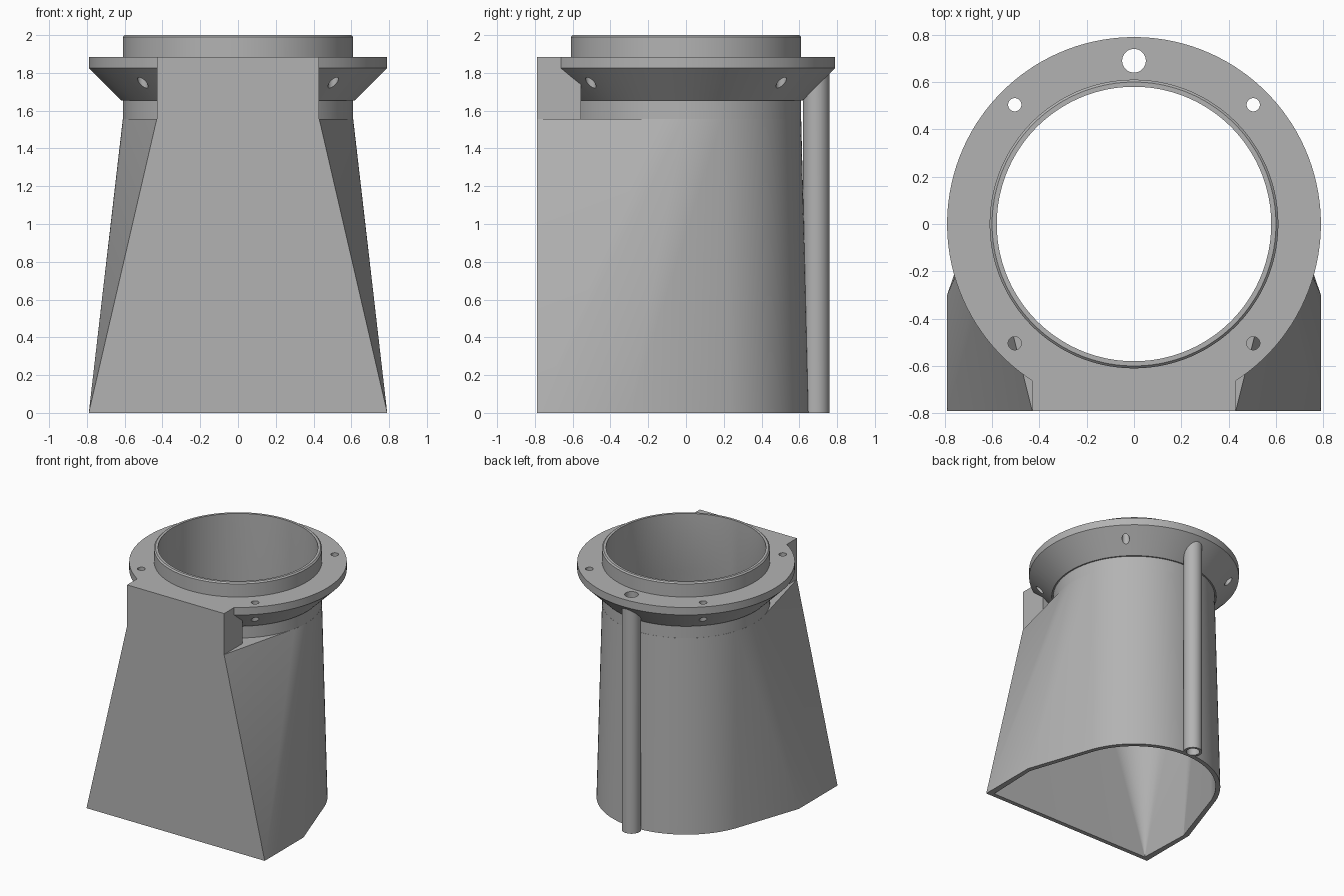
import bpy, bmesh, math
from mathutils import Matrix, Vector

SEGS = 128
LEDGE_Z = 1.556
BORE_R = 0.58
# Half-step directions never lie square to a flat side
DIRECTIONS = [Vector((math.cos(a), math.sin(a)))
              for a in (2 * math.pi * (i + 0.5) / SEGS for i in range(SEGS))]

cube = bpy.data.objects.get("Cube")
if cube:
    bpy.data.objects.remove(cube, do_unlink=True)

grey = bpy.data.materials.new("plain grey")
grey.use_nodes = True
colour = (0.45, 0.45, 0.45, 1)
grey.diffuse_color = colour
grey.node_tree.nodes["Principled BSDF"].inputs["Base Color"].default_value = colour


def finish(name, bm):
    bmesh.ops.recalc_face_normals(bm, faces=bm.faces)
    mesh = bpy.data.meshes.new(name)
    bm.to_mesh(mesh)
    bm.free()
    mesh.materials.append(grey)
    obj = bpy.data.objects.new(name, mesh)
    bpy.context.collection.objects.link(obj)
    return obj


def outline(bm, r, z, corners=()):
    """Outermost point of a disc plus mirrored corners, for each direction."""
    points = [Vector((s * x, y)) for x, y in corners for s in (1, -1)]
    made, ring = {}, []
    for d in DIRECTIONS:
        p = max([d * r] + points, key=d.dot)
        key = tuple(p)
        if key not in made:
            made[key] = bm.verts.new((p.x, p.y, z))
        ring.append(made[key])
    return ring


def skin(name, rings, bm):
    """Join rings of points from the bottom up and cap both ends."""
    for lower, upper in zip(rings, rings[1:]):
        for i in range(SEGS):
            j = (i + 1) % SEGS
            corners = list(dict.fromkeys((lower[i], lower[j], upper[j], upper[i])))
            if len(corners) > 2:
                bm.faces.new(corners)
    bmesh.ops.triangulate(bm, faces=bm.faces)
    for ring in (rings[0], rings[-1]):
        bm.faces.new(list(dict.fromkeys(ring)))
    return finish(name, bm)


def loft(name, *sections):
    bm = bmesh.new()
    return skin(name, [outline(bm, *s) for s in sections], bm)


def cylinder(name, x, y, r, z0, z1, segs):
    bm = bmesh.new()
    bmesh.ops.create_cone(bm, cap_ends=True, segments=segs, radius1=r, radius2=r,
                          depth=z1 - z0,
                          matrix=Matrix.Translation((x, y, (z0 + z1) / 2)))
    return finish(name, bm)


def box(name, x, y0, y1, z0, z1):
    bm = bmesh.new()
    place = Matrix.Translation((0, (y0 + y1) / 2, (z0 + z1) / 2))
    bmesh.ops.create_cube(bm, size=1,
                          matrix=place @ Matrix.Diagonal((2 * x, y1 - y0, z1 - z0, 1)))
    return finish(name, bm)


def combine(target, tool, operation):
    mod = target.modifiers.new(tool.name, "BOOLEAN")
    mod.operation = operation
    mod.solver = "EXACT"
    mod.object = tool
    bpy.context.view_layer.objects.active = target
    bpy.ops.object.modifier_apply(modifier=mod.name)
    bpy.data.objects.remove(tool, do_unlink=True)


# Tapered outer shell: round back, square front
duct = loft("tapered_duct",
            (0.65, 0, [(0.79, -0.79), (0.79, -0.3)]),
            (0.61, LEDGE_Z, [(0.43, -0.79)]))

# Neck, conical flange and chamfered collar
flange = loft("flange_collar", (0.609, 1.5), (0.609, 1.655), (0.62, 1.655),
              (0.79, 1.825), (0.79, 1.885), (0.61, 1.885), (0.61, 1.99), (0.6, 2.0))

# Flat block that carries the front face up to the flange
block = box("front_block", 0.43, -0.79, -0.555, 1.5, 1.885)

# Pipe down the back
pipe = cylinder("back_pipe", 0, 0.69, 0.07, 0, 1.8, 48)

for part in (flange, block, pipe):
    combine(duct, part, "UNION")

# Hollow inside: tapered chamber, then round bore
cutters = [
    loft("chamber_cutter",
         (0.615, -0.001, [(0.74, -0.755), (0.755, -0.32)]), (BORE_R, 1.55)),
    loft("bore_cutter", (BORE_R, 1.53), (BORE_R, 2.1)),
    cylinder("pipe_cutter", 0, 0.69, 0.05, -0.1, 2.1, 48),
]

# Four bolt holes through the flange
for sx in (1, -1):
    for sy in (1, -1):
        cutters.append(cylinder("bolt_cutter", sx * 0.504, sy * 0.504, 0.028, 1.6, 2.1, 32))
for cutter in cutters:
    combine(duct, cutter, "DIFFERENCE")

# Smooth curves, sharp corners
bpy.ops.object.select_all(action="DESELECT")
duct.select_set(True)
bpy.context.view_layer.objects.active = duct
bpy.ops.object.shade_smooth_by_angle(angle=math.radians(20))
